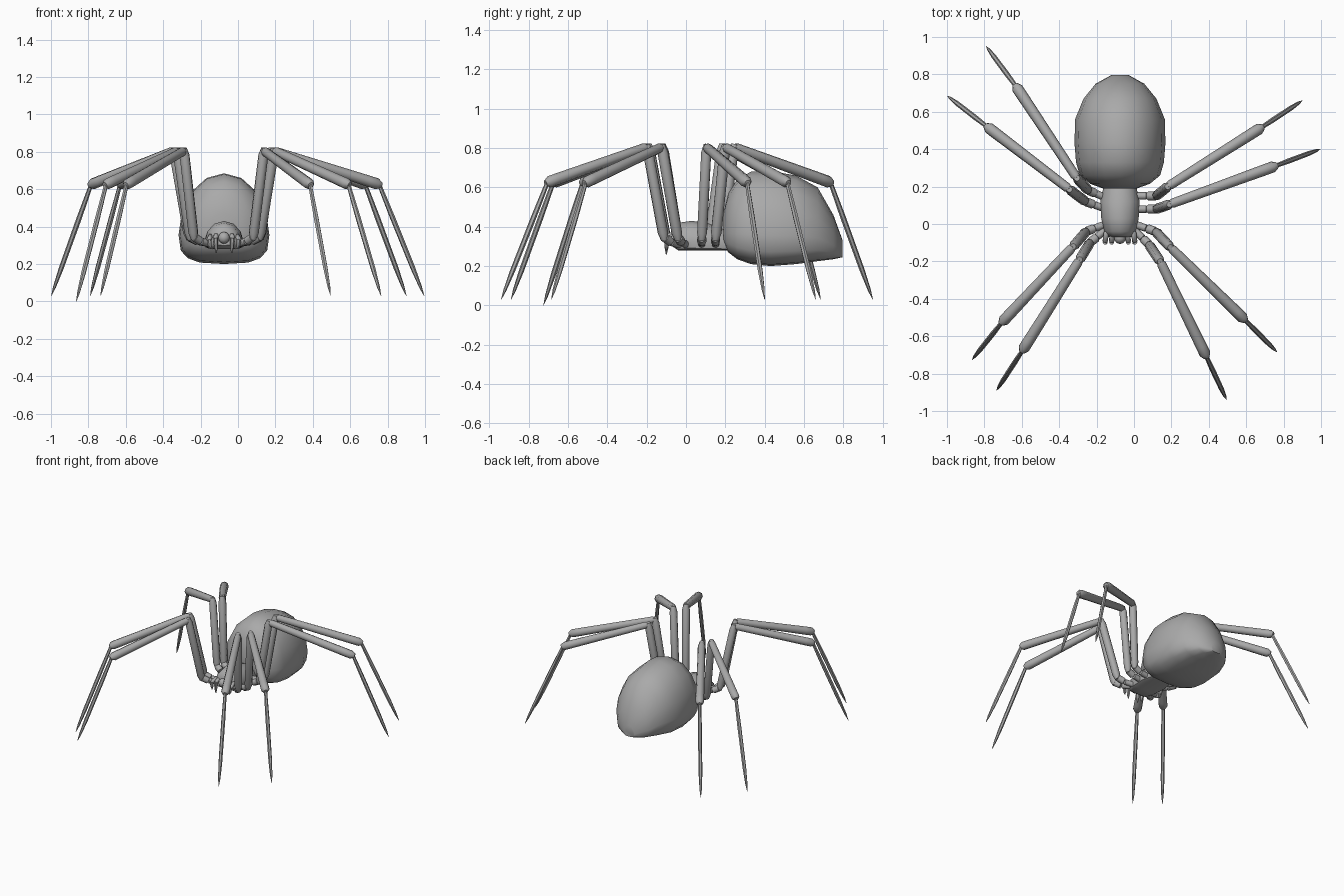
import bpy, bmesh, math
from mathutils import Vector

cube = bpy.data.objects.get("Cube")
if cube:
    bpy.data.objects.remove(cube)

grey = bpy.data.materials.new("body_grey")
grey.use_nodes = True
grey.diffuse_color = (0.4, 0.4, 0.4, 1)
grey.node_tree.nodes["Principled BSDF"].inputs["Base Color"].default_value = (0.4, 0.4, 0.4, 1)

CX = -0.075  # the body sits a little off centre


def skin(name, rings, angle=50):
    """Bridge a row of equal rings into a capped, smooth-shaded object."""
    bm = bmesh.new()
    loops = [[bm.verts.new(p) for p in ring] for ring in rings]
    n = len(loops[0])
    for a, b in zip(loops, loops[1:]):
        for i in range(n):
            j = (i + 1) % n
            bm.faces.new((a[i], a[j], b[j], b[i]))
    bm.faces.new(loops[0][::-1])
    bm.faces.new(loops[-1])
    bmesh.ops.recalc_face_normals(bm, faces=bm.faces)
    mesh = bpy.data.meshes.new(name)
    bm.to_mesh(mesh)
    bm.free()
    mesh.materials.append(grey)
    obj = bpy.data.objects.new(name, mesh)
    bpy.context.collection.objects.link(obj)
    bpy.ops.object.select_all(action="DESELECT")
    obj.select_set(True)
    bpy.context.view_layer.objects.active = obj
    bpy.ops.object.shade_smooth_by_angle(angle=math.radians(angle))
    return obj


def tube(name, start, end, profile, sides=8):
    """Turn a (fraction along, radius) profile around a straight segment."""
    start, end = Vector(start), Vector(end)
    turn = (end - start).to_track_quat("Z", "Y")
    rings = []
    for t, r in profile:
        centre = start.lerp(end, t)
        rings.append([centre + turn @ Vector((r * math.cos(a), r * math.sin(a), 0))
                      for a in (math.tau * i / sides for i in range(sides))])
    return skin(name, rings)


def body(name, stations, widest, flat, sides=16):
    """Loft sections (y, half width, bottom, top); the underside is squarer."""
    rings = []
    for y, half, low, high in stations:
        mid = low + (high - low) * widest
        ring = []
        for i in range(sides):
            a = math.tau * i / sides
            c, s = math.cos(a), math.sin(a)
            if s < 0:
                c = math.copysign(abs(c) ** flat, c)
                z = mid - (mid - low) * abs(s) ** flat
            else:
                z = mid + (high - mid) * s
            ring.append((CX + half * c, y, z))
        rings.append(ring)
    return skin(name, rings)


# Abdomen: domed top, flatter underside, low tail
body("abdomen", [
    (0.19, 0.09, 0.32, 0.47), (0.215, 0.16, 0.27, 0.57), (0.26, 0.215, 0.235, 0.64),
    (0.33, 0.235, 0.21, 0.68), (0.43, 0.243, 0.2, 0.685), (0.56, 0.24, 0.21, 0.66),
    (0.67, 0.195, 0.225, 0.6), (0.75, 0.13, 0.235, 0.46), (0.797, 0.045, 0.245, 0.33)],
    widest=0.32, flat=0.65)

# Head and chest with a flat underside
body("head_and_chest", [
    (-0.07, 0.06, 0.3, 0.385), (-0.04, 0.085, 0.28, 0.42), (0.03, 0.1, 0.28, 0.43),
    (0.12, 0.105, 0.28, 0.415), (0.21, 0.085, 0.28, 0.38)],
    widest=0.3, flat=0.4, sides=12)

# Mouthparts: round muzzle, fangs and feelers
bpy.ops.mesh.primitive_uv_sphere_add(segments=10, ring_count=6, radius=0.032,
                                     location=(CX, -0.075, 0.34))
muzzle = bpy.context.object
muzzle.name = "muzzle"
muzzle.data.materials.append(grey)
bpy.ops.object.shade_smooth_by_angle(angle=math.radians(50))
ROUND = [(0, 0.6), (0.08, 1), (0.92, 1), (1, 0.6)]


def scaled(profile, radius):
    return [(t, r * radius) for t, r in profile]


for side, word in ((1, "left"), (-1, "right")):
    for part, x, base_z, tip_z in (("fang", 0.045, 0.38, 0.26), ("feeler", 0.08, 0.37, 0.28)):
        root = (CX + side * x * 0.9, -0.04, base_z - 0.02)
        bend = (CX + side * x, -0.098, base_z - 0.04)
        tip = (CX + side * x * 0.92, -0.1, tip_z)
        tube(f"{word}_{part}_base", root, bend, scaled(ROUND, 0.014), 6)
        tube(f"{word}_{part}_tip", bend, tip, [(0, 0.013), (0.6, 0.011), (1, 0.003)], 6)

# Legs: hip (x, y), lower joint, knee, shin end and foot tip seen from above
LEGS = {
    "left_front_leg": ((0.0, -0.03), (0.08, -0.11), (0.14, -0.2), (0.385, -0.705), (0.495, -0.94)),
    "left_second_leg": ((0.0, 0.0), (0.115, -0.04), (0.195, -0.125), (0.59, -0.51), (0.765, -0.685)),
    "left_third_leg": ((0.0, 0.08), (0.12, 0.08), (0.19, 0.105), (0.755, 0.31), (0.995, 0.4)),
    "left_back_leg": ((0.0, 0.15), (0.12, 0.15), (0.18, 0.2), (0.68, 0.515), (0.9, 0.66)),
    "right_front_leg": ((-0.15, -0.03), (-0.235, -0.1), (-0.29, -0.19), (-0.595, -0.675), (-0.735, -0.89)),
    "right_second_leg": ((-0.15, 0.0), (-0.255, -0.04), (-0.325, -0.12), (-0.705, -0.525), (-0.865, -0.725)),
    "right_third_leg": ((-0.15, 0.08), (-0.26, 0.12), (-0.345, 0.185), (-0.785, 0.52), (-0.998, 0.685)),
    "right_back_leg": ((-0.15, 0.14), (-0.245, 0.18), (-0.305, 0.245), (-0.63, 0.735), (-0.79, 0.95)),
}
HEIGHTS = (0.31, 0.33, 0.805, 0.625, 0.03)
SHIN = [(0, 0.018), (0.03, 0.025), (0.9, 0.03), (0.98, 0.03), (1.02, 0.016)]
FOOT = [(0, 0.011), (0.3, 0.014), (0.75, 0.013), (0.92, 0.008), (1, 0.001)]
for name, plan in LEGS.items():
    hip, joint, knee, shin_end, tip = [Vector((x, y, z)) for (x, y), z in zip(plan, HEIGHTS)]
    if name == "right_second_leg":
        tip.z = 0.0
    middle = hip.lerp(joint, 0.6)
    tube(name + "_hip", hip, middle, scaled(ROUND, 0.02))
    tube(name + "_lower_joint", middle, joint + Vector((0, 0, 0.015)), scaled(ROUND, 0.024))
    tube(name + "_thigh", joint, knee + Vector((0, 0, 0.015)), scaled(ROUND, 0.027))
    tube(name + "_shin", knee, shin_end, SHIN)
    tube(name + "_foot", shin_end, tip, FOOT, 6)
